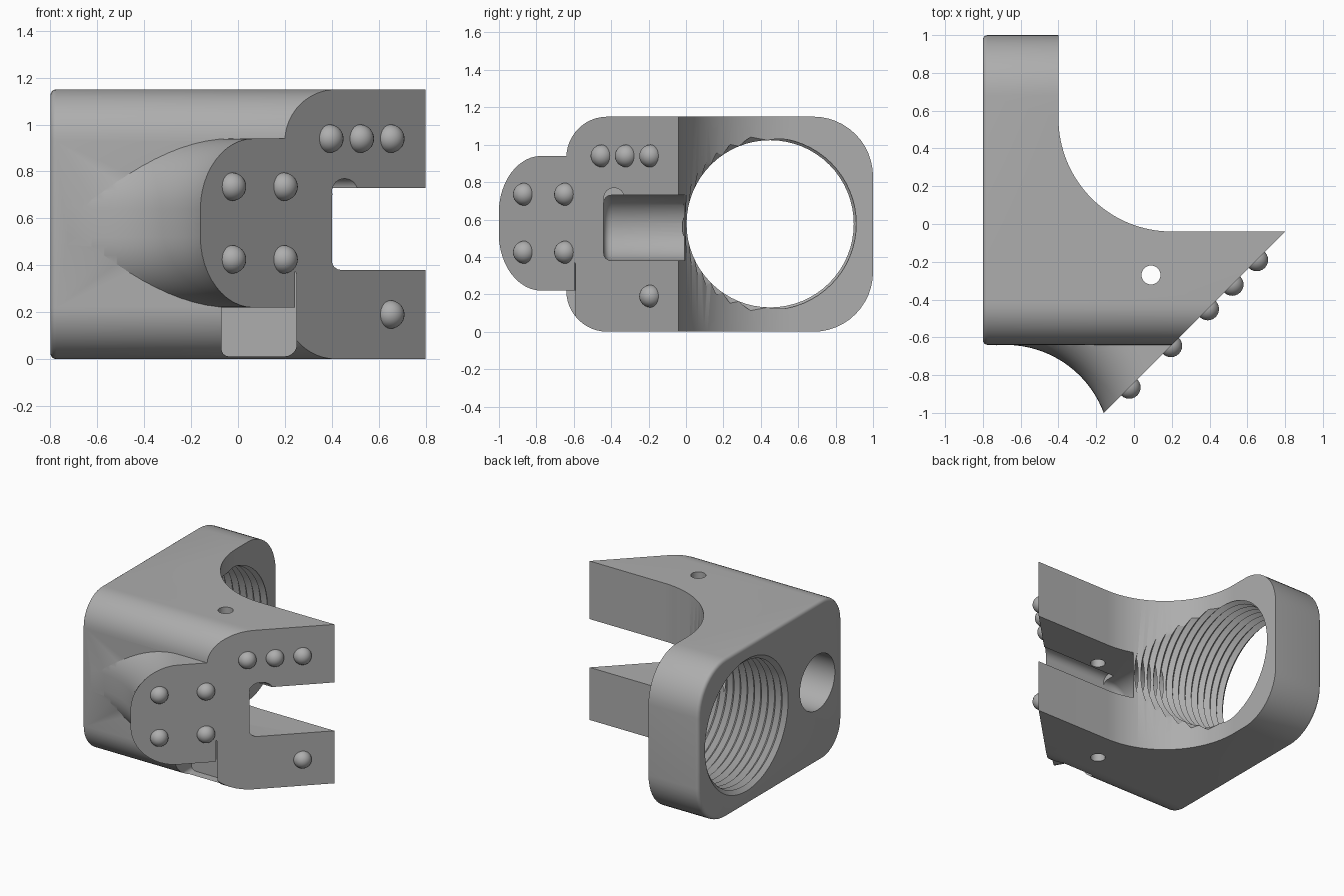
import bpy, bmesh
from math import sin, cos, pi, radians
from mathutils import Vector

if "Cube" in bpy.data.objects:
    bpy.data.objects.remove(bpy.data.objects["Cube"])

grey = bpy.data.materials.new("plain grey")
grey.use_nodes = True
COLOUR = (0.42, 0.42, 0.42, 1)
grey.diffuse_color = COLOUR
grey.node_tree.nodes["Principled BSDF"].inputs["Base Color"].default_value = COLOUR


def loft(name, rings):
    """Closed solid through rings of equal point count, capped at both ends."""
    bm = bmesh.new()
    rows = [[bm.verts.new(p) for p in ring] for ring in rings]
    n = len(rows[0])
    for a, b in zip(rows, rows[1:]):
        for i in range(n):
            j = (i + 1) % n
            bm.faces.new((a[i], a[j], b[j], b[i]))
    bm.faces.new(rows[0])
    bm.faces.new(rows[-1])
    bmesh.ops.recalc_face_normals(bm, faces=bm.faces)
    mesh = bpy.data.meshes.new(name)
    bm.to_mesh(mesh)
    bm.free()
    mesh.materials.append(grey)
    ob = bpy.data.objects.new(name, mesh)
    bpy.context.collection.objects.link(ob)
    return ob


def arc(cx, cy, r, start, end, steps=12):
    return [(cx + r * cos(radians(start + (end - start) * i / steps)),
             cy + r * sin(radians(start + (end - start) * i / steps)))
            for i in range(steps + 1)]


def rounded(a0, a1, b0, b1, r0, r1, inset=0.0):
    """Rounded rectangle; r0 rounds the low-a corners, r1 the high-a ones."""
    return (arc(a1 - r1, b1 - r1, r1 - inset, 0, 90)
            + arc(a0 + r0, b1 - r0, r0 - inset, 90, 180)
            + arc(a0 + r0, b0 + r0, r0 - inset, 180, 270)
            + arc(a1 - r1, b0 + r1, r1 - inset, 270, 360))


def along_x(profile, x):
    return [(x, a, b) for a, b in profile]


def along_y(profile, y):
    return [(a, y, b) for a, b in profile]


def along_z(profile, z):
    return [(a, b, z) for a, b in profile]


def boolean(target, tool, operation):
    mod = target.modifiers.new(operation.title(), 'BOOLEAN')
    mod.object, mod.operation, mod.solver = tool, operation, 'EXACT'
    bpy.context.view_layer.objects.active = target
    bpy.ops.object.modifier_apply(modifier=mod.name)
    bpy.data.objects.remove(tool)


# Main block: rounded side profile, left rim softened
LEFT, RIM = -0.8, 0.025
rings = []
for step in range(5):
    t = pi / 2 * step / 4
    outline = rounded(-0.64, 1.0, 0, 1.15, 0.22, 0.32, RIM * (1 - sin(t)))
    rings.append(along_x(outline, LEFT + RIM * (1 - cos(t))))
rings.append(along_x(rounded(-0.64, 1.0, 0, 1.15, 0.22, 0.32), 1.0))
bracket = loft("bracket_body", rings)

# Front pocket under the boss
pocket = rounded(-0.07, 0.25, 0.012, 0.4, 0.03, 0.05)
boolean(bracket, loft("pocket_cutter", [along_y(pocket, -0.9), along_y(pocket, -0.43)]), 'DIFFERENCE')

# Curved boss: rounded section swept about a vertical axis
section = (arc(0.555 + 0.3, 0.94 - 0.3, 0.3, 90, 180)
           + arc(0.555 + 0.3, 0.22 + 0.3, 0.3, 180, 270) + [(1.1, 0.22), (1.1, 0.94)])
rings = []
for step in range(33):
    t = radians(8 + 87 * step / 32)
    rings.append([(-0.68 + r * cos(t), -1.195 + r * sin(t), z) for r, z in section])
boolean(bracket, loft("boss", rings), 'UNION')

# Plan outline: arm, concave fillet, wedge with a diagonal face
plan = ([(-1, -1.34), (-1, 1.2), (-0.4, 1.2)] + arc(0.2, 0.56, 0.6, 180, 270, 32)
        + [(0.8, -0.04), (-0.5, -1.34)])
boolean(bracket, loft("plan_shape", [along_z(plan, -0.2), along_z(plan, 1.4)]), 'INTERSECT')

# Slot with a rounded inner end, open to the back near the tip
slot = rounded(-0.3, 1.2, 0.38, 0.73, 0.17, 0.05)
slot_rings = []
for step in range(5):
    t = pi / 2 * step / 4
    slot_rings.append(along_y(rounded(-0.3, 1.2, 0.38, 0.73, 0.17, 0.05, 0.04 * (1 - sin(t))),
                              -0.44 + 0.04 * (1 - cos(t))))
slot_rings.append(along_y(slot, -0.01))
boolean(bracket, loft("slot_cutter", slot_rings), 'DIFFERENCE')
mouth = [(0.0, 0.38), (1.2, 0.38), (1.2, 0.73), (0.0, 0.73)]
boolean(bracket, loft("mouth_cutter", [along_y(mouth, -0.2), along_y(mouth, 0.1)]), 'DIFFERENCE')
groove = arc(-0.385, 0.715, 0.055, 0, 337.5, 15)
boolean(bracket, loft("groove_cutter", [along_x(groove, -0.1), along_x(groove, 1)]), 'DIFFERENCE')

# Threaded bore through the arm
PITCH, SEG = 0.055, 64
rings = []
x, wide = LEFT - 0.0275, False
while x < 0.12:
    radius = 0.476 if wide else 0.447
    rings.append(along_x(arc(0.45, 0.577, radius, 0, 360 - 360 / SEG, SEG - 1), x))
    x += PITCH / 2
    wide = not wide
boolean(bracket, loft("thread_cutter", rings), 'DIFFERENCE')

# Blind hole in the left face and vertical pin hole
blind = arc(-0.36, 0.577, 0.2, 0, 352.5, 47)
boolean(bracket, loft("blind_cutter", [along_x(blind, -1), along_x(blind, -0.45)]), 'DIFFERENCE')
pin = arc(0.09, -0.27, 0.05, 0, 348.75, 31)
boolean(bracket, loft("pin_cutter", [along_z(pin, -0.2), along_z(pin, 1.4)]), 'DIFFERENCE')

# Round studs on the diagonal face
spots = [(y, 0.94) for y in (-0.45, -0.32, -0.19)] + [(-0.19, 0.19)]
spots += [(y, z) for y in (-0.865, -0.645) for z in (0.425, 0.735)]
parts = [bracket]
for i, (y, z) in enumerate(spots):
    bpy.ops.mesh.primitive_uv_sphere_add(segments=24, ring_count=16, radius=0.06,
                                         location=Vector((y + 0.84, y, z)))
    stud = bpy.context.object
    stud.name = f"stud_{i + 1}"
    stud.data.materials.append(grey)
    parts.append(stud)

# Smooth curves, crisp edges
bpy.ops.object.select_all(action='DESELECT')
for ob in parts:
    ob.select_set(True)
bpy.context.view_layer.objects.active = bracket
bpy.ops.object.shade_smooth_by_angle(angle=radians(30))
